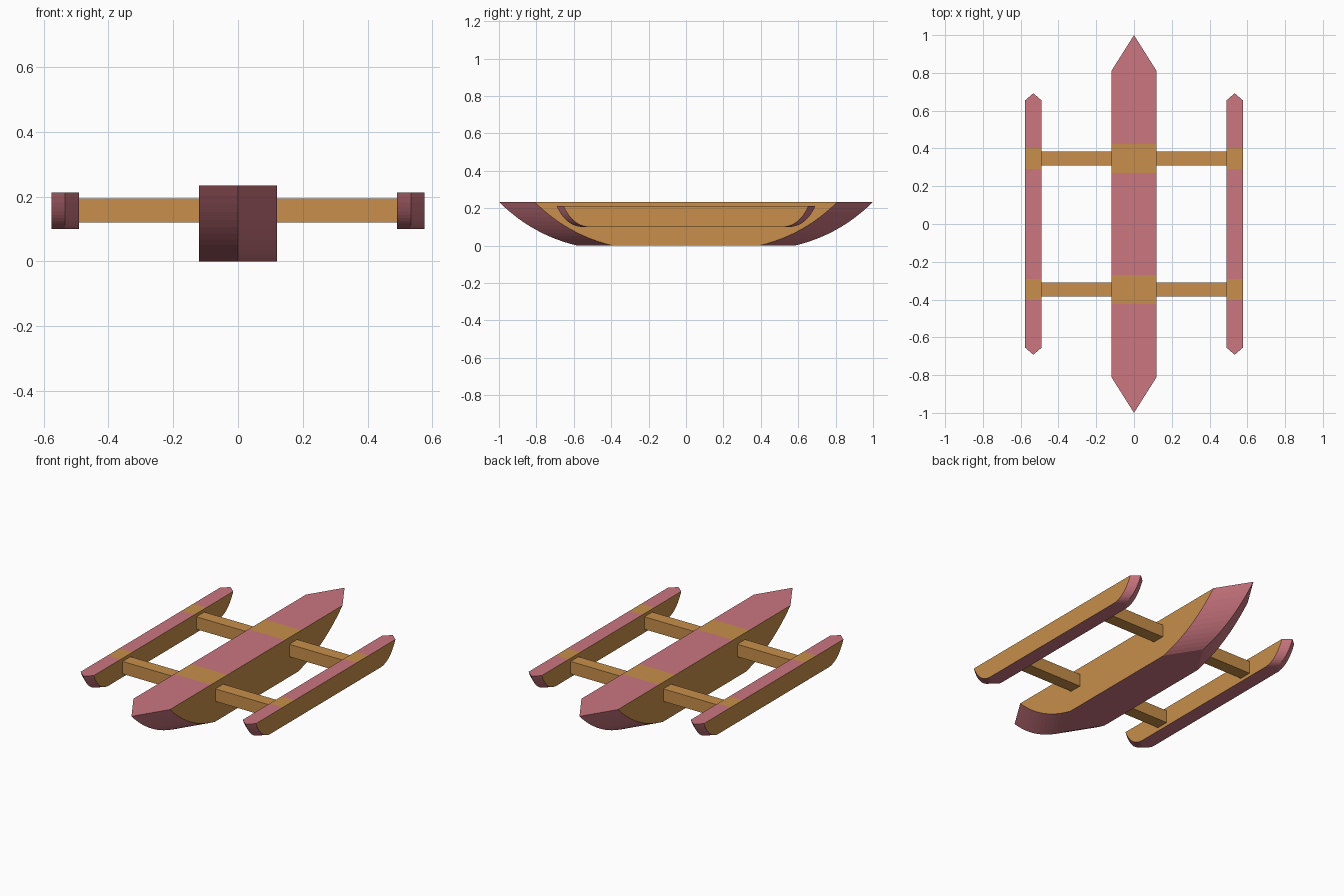
import bpy, bmesh

if "Cube" in bpy.data.objects:
    bpy.data.objects.remove(bpy.data.objects["Cube"])


def material(name, rgb):
    m = bpy.data.materials.new(name)
    m.diffuse_color = (*rgb, 1.0)
    m.use_nodes = True
    m.node_tree.nodes["Principled BSDF"].inputs["Base Color"].default_value = m.diffuse_color
    return m


PINK = material("rose pink", (0.597, 0.181, 0.216))
WOOD = material("orange wood", (0.578, 0.275, 0.069))
BEAM_Y = 0.347


def finish(name, bm, mats):
    bmesh.ops.recalc_face_normals(bm, faces=bm.faces)
    mesh = bpy.data.meshes.new(name)
    bm.to_mesh(mesh)
    bm.free()
    for m in mats:
        mesh.materials.append(m)
    obj = bpy.data.objects.new(name, mesh)
    bpy.context.collection.objects.link(obj)
    return obj


def hull(name, cx, half_w, point, curve, band, steps=12):
    """Pointed slab: its shoulders follow a Bezier curve of (y, z) from bottom to deck."""
    bm = bmesh.new()
    rings = []
    for i in range(steps + 1):
        t = i / steps
        y, z = [(1 - t) ** 2 * a + 2 * t * (1 - t) * b + t * t * c
                for a, b, c in zip(*curve)]
        plan = [(0, -y - point), (half_w, -y), (half_w, y),
                (0, y + point), (-half_w, y), (-half_w, -y)]
        rings.append([bm.verts.new((cx + px, py, z)) for px, py in plan])
    for low, high in zip(rings, rings[1:]):
        for k in range(6):
            n = (k + 1) % 6
            bm.faces.new((low[k], low[n], high[n], high[k]))
    bm.faces.new(rings[0])
    bm.faces.new(rings[-1])
    # cut the deck where the painted bands begin and end
    for s in (-1, 1):
        for d in (-band, band):
            deck = [f for f in bm.faces if f.calc_center_median().z > curve[2][1] - 1e-4]
            edges = list({e for f in deck for e in f.edges})
            verts = list({v for f in deck for v in f.verts})
            bmesh.ops.bisect_plane(bm, geom=deck + edges + verts,
                                   plane_co=(0, s * BEAM_Y + d, 0), plane_no=(0, 1, 0))
    bmesh.ops.recalc_face_normals(bm, faces=bm.faces)
    # wooden flanks and deck bands, pink elsewhere
    for f in bm.faces:
        in_band = abs(abs(f.calc_center_median().y) - BEAM_Y) < band
        f.material_index = int(abs(f.normal.x) > 0.98 or (f.normal.z > 0.98 and in_band))
    return finish(name, bm, (PINK, WOOD))


def box(name, lo, hi, mat):
    bm = bmesh.new()
    bmesh.ops.create_cube(bm, size=1)
    for v in bm.verts:
        v.co = [(a + b) / 2 + c * (b - a) for a, b, c in zip(lo, hi, v.co)]
    return finish(name, bm, (mat,))


# central hull
hull("main_hull", 0, 0.12, 0.19,
     ((0.39, 0.0), (0.63, 0.055), (0.81, 0.234)), 0.077)

for side, s in (("left", -1), ("right", 1)):
    # outrigger floats
    hull(side + "_float", s * 0.533, 0.043, 0.037,
         ((0.525, 0.10), (0.61, 0.11), (0.655, 0.213)), 0.056)
    # cross beams between hull and float
    for end, e in (("front", -1), ("rear", 1)):
        xs = sorted((s * 0.115, s * 0.495))
        box(f"{side}_{end}_beam", (xs[0], e * BEAM_Y - 0.037, 0.12),
            (xs[1], e * BEAM_Y + 0.037, 0.194), WOOD)
